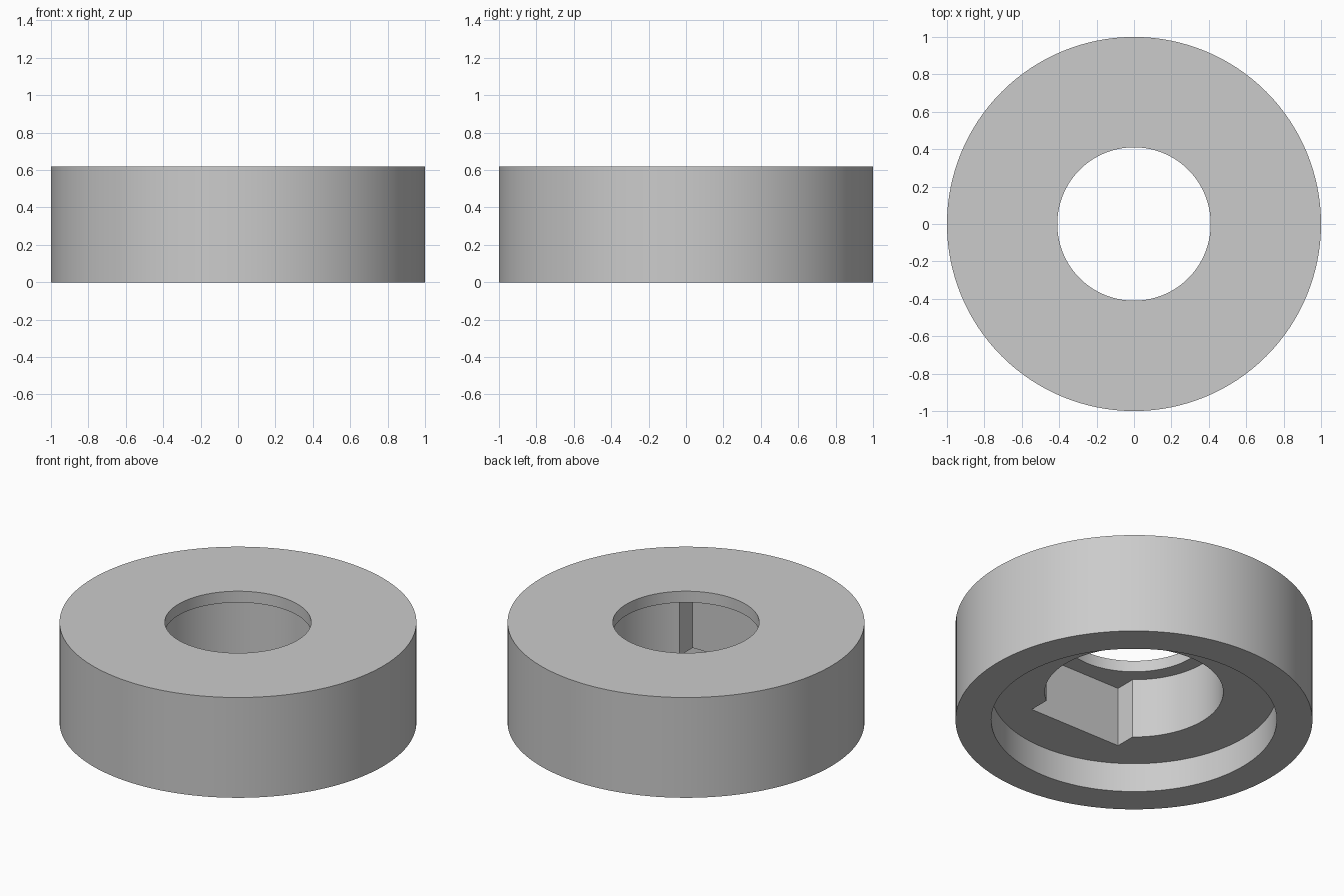
import bpy
import bmesh
from math import pi, sin, cos, asin

cube = bpy.data.objects.get("Cube")
if cube:
    bpy.data.objects.remove(cube, do_unlink=True)

HEIGHT = 0.62
LEDGE_Z = 0.18      # ceiling of the wide recess underneath
POCKET_Z = 0.55     # ceiling of the keyed pocket

grey = bpy.data.materials.new("plain_grey")
grey.use_nodes = True
grey.diffuse_color = (0.6, 0.6, 0.6, 1)
grey.node_tree.nodes["Principled BSDF"].inputs["Base Color"].default_value = (0.6, 0.6, 0.6, 1)


def arc(radius, start, end, steps):
    return [(radius * cos(start + (end - start) * i / steps),
             radius * sin(start + (end - start) * i / steps)) for i in range(steps + 1)]


def circle(radius, sides=128):
    return arc(radius, 0, 2 * pi, sides)[:-1]


def prism(name, outline, bottom, top):
    """Upright solid with the given outline."""
    bm = bmesh.new()
    face = bm.faces.new([bm.verts.new((x, y, bottom)) for x, y in outline])
    side = bmesh.ops.extrude_face_region(bm, geom=[face])["geom"]
    moved = [v for v in side if isinstance(v, bmesh.types.BMVert)]
    bmesh.ops.translate(bm, verts=moved, vec=(0, 0, top - bottom))
    bmesh.ops.recalc_face_normals(bm, faces=bm.faces)
    mesh = bpy.data.meshes.new(name)
    bm.to_mesh(mesh)
    bm.free()
    mesh.materials.append(grey)
    obj = bpy.data.objects.new(name, mesh)
    bpy.context.collection.objects.link(obj)
    return obj


# Round pocket with a rectangular key slot on the front side
pocket_radius, slot_half, slot_depth = 0.5, 0.315, 0.515
half_angle = asin(slot_half / pocket_radius)
keyed = arc(pocket_radius, half_angle - pi / 2, 1.5 * pi - half_angle, 100)
keyed += [(-slot_half, -slot_depth), (slot_half, -slot_depth)]

# Collar body and the three stepped hollows
collar = prism("collar", circle(1), 0, HEIGHT)
cutters = [
    prism("recess_cutter", circle(0.8), -0.1, LEDGE_Z),
    prism("pocket_cutter", keyed, LEDGE_Z - 0.1, POCKET_Z),
    prism("hole_cutter", circle(0.41), POCKET_Z - 0.1, HEIGHT + 0.1),
]

bpy.ops.object.select_all(action="DESELECT")
collar.select_set(True)
bpy.context.view_layer.objects.active = collar
for cutter in cutters:
    cutter.hide_render = True
    cut = collar.modifiers.new(cutter.name, "BOOLEAN")
    cut.operation = "DIFFERENCE"
    cut.solver = "EXACT"
    cut.object = cutter
    bpy.ops.object.modifier_apply(modifier=cut.name)
    bpy.data.objects.remove(cutter, do_unlink=True)

bpy.ops.object.shade_smooth_by_angle(angle=pi / 6)
